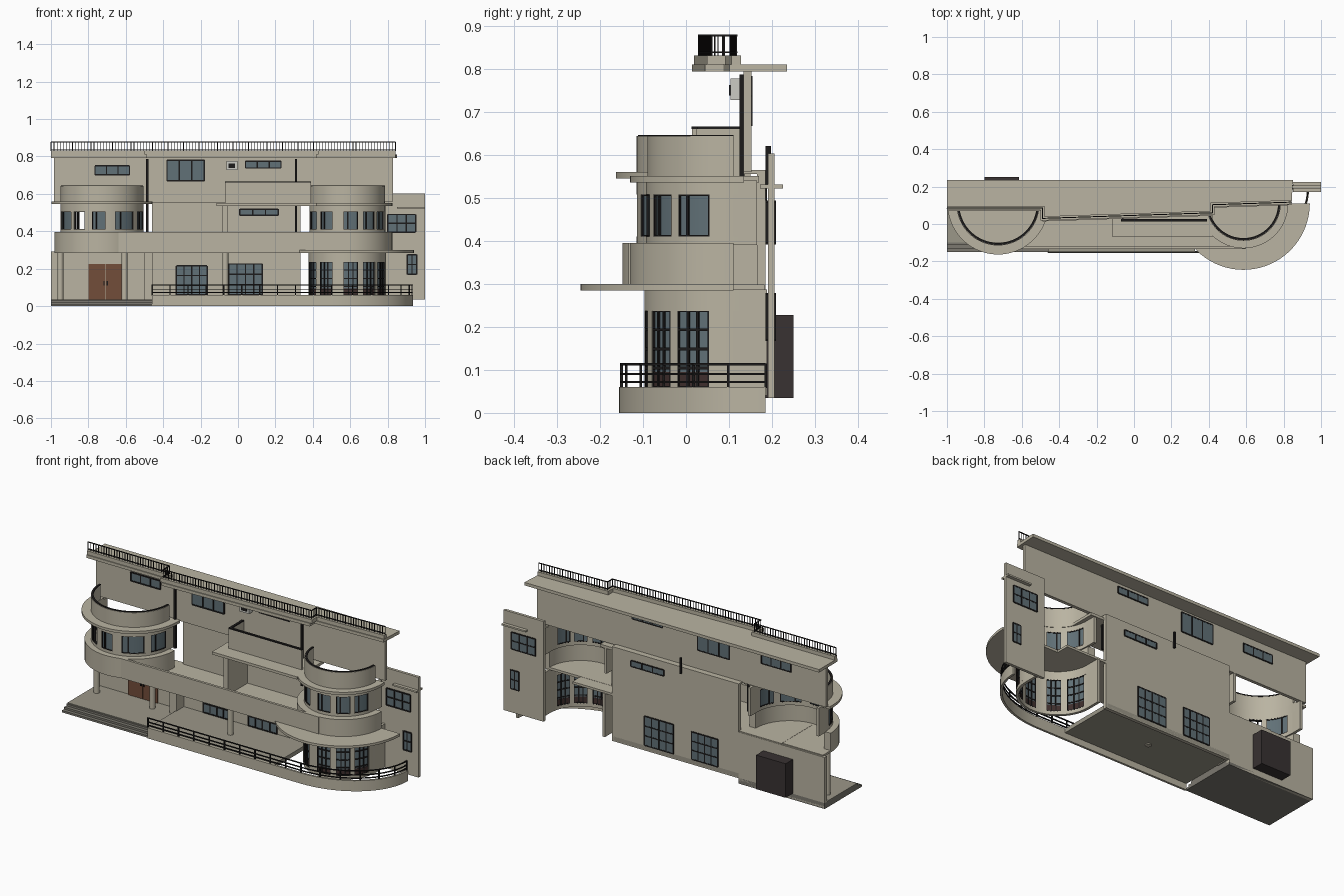
import bpy, bmesh, math
from mathutils import Vector

cube = bpy.data.objects.get("Cube")
if cube:
    bpy.data.objects.remove(cube, do_unlink=True)

COLOURS = {
    "stucco": (0.49, 0.455, 0.36), "glass": (0.12, 0.165, 0.185),
    "black_metal": (0.012, 0.011, 0.011), "door_wood": (0.17, 0.075, 0.042),
    "dark_box": (0.04, 0.032, 0.032), "paving": (0.33, 0.31, 0.25),
    "dark_panel": (0.05, 0.028, 0.026), "step_grey": (0.2, 0.19, 0.16),
    "pale_fitting": (0.6, 0.6, 0.55),
}
MATS = {}
for key, rgb in COLOURS.items():
    m = bpy.data.materials.new(key)
    m.use_nodes = True
    m.diffuse_color = (*rgb, 1)
    m.node_tree.nodes["Principled BSDF"].inputs["Base Color"].default_value = (*rgb, 1)
    MATS[key] = m

PARTS = {}


def add(name, mat, poly, z0, z1):
    """Queue an upright prism for the named part."""
    PARTS.setdefault((name, mat), []).append((poly, z0, z1))


def box(name, mat, x0, x1, y0, y1, z0, z1):
    add(name, mat, [(x0, y0), (x1, y0), (x1, y1), (x0, y1)], z0, z1)


def arc(c, r, a0=-90, a1=90, tail=None):
    """Plan arc, angles measured from the front; tail runs the ends straight back."""
    n = max(2, math.ceil((a1 - a0) / 5))
    angles = [math.radians(a0 + (a1 - a0) * i / n) for i in range(n + 1)]
    pts = [(c[0] + r * math.sin(a), c[1] - r * math.cos(a)) for a in angles]
    if tail:
        pts = [(pts[0][0], tail)] + pts + [(pts[-1][0], tail)]
    return pts


def ring(name, mat, c, r0, r1, z0, z1, a0=-90, a1=90, tail=None):
    add(name, mat, arc(c, r1, a0, a1, tail) + arc(c, r0, a0, a1, tail)[::-1], z0, z1)


def strip(name, mat, path, w, z0, z1):
    """Wall or rail of width w along a plan path."""
    pts = [Vector(p) for p in path]
    sides = [[], []]
    for i, p in enumerate(pts):
        d0 = (p - pts[i - 1]).normalized() if i else (pts[1] - p).normalized()
        d1 = (pts[i + 1] - p).normalized() if i + 1 < len(pts) else d0
        t = (d0 + d1).normalized()
        n = Vector((-t.y, t.x)) * (w / 2 / max(0.4, t.dot(d0)))
        sides[0].append(tuple(p + n))
        sides[1].append(tuple(p - n))
    add(name, mat, sides[0] + sides[1][::-1], z0, z1)


def posts(name, path, gap, w, z0, z1):
    for a, b in zip(path, path[1:]):
        a, b = Vector(a), Vector(b)
        n = max(1, round((b - a).length / gap))
        for i in range(n + 1):
            x, y = a.lerp(b, i / n)
            box(name, "black_metal", x - w, x + w, y - w, y + w, z0, z1)


def window(x0, x1, z0, z1, y0, y1, nx, nz=1):
    """Glazing set through a straight wall, with frame bars on both faces."""
    box("wall_glazing", "glass", x0, x1, y0 - .002, y1 + .002, z0, z1)
    f = .0035
    for i in range(nx + 1):
        x = x0 + (x1 - x0) * i / nx
        box("wall_window_frames", "black_metal", x - f, x + f, y0 - .005, y1 + .003, z0, z1)
    for i in range(nz + 1):
        z = z0 + (z1 - z0) * i / nz
        box("wall_window_frames", "black_metal", x0, x1, y0 - .005, y1 + .003, z - f, z + f)


def window_drum(name, c, r, z0, z1, s0, s1, spans, bars, tail, open_pane=None, panel=0):
    """Half round storey: sill, lintel, piers and curved windows."""
    q = r - .015
    if s0 > z0:
        ring(name, "stucco", c, q, r, z0, s0, tail=tail)
    ring(name, "stucco", c, q, r, s1, z1, tail=tail)
    edges = [-90] + [a for s in spans for a in s] + [90]
    for a0, a1 in zip(edges[::2], edges[1::2]):
        ring(name, "stucco", c, q, r, s0, s1, a0, a1)
    for x in (c[0] - r, c[0] + q):
        box(name, "stucco", x, x + .015, c[1], tail, s0, s1)
    for k, (a0, a1) in enumerate(spans):
        if k != open_pane:
            ring(name + "_glazing", "glass", c, q + .003, q + .009, s0, s1, a0, a1)
        if panel:
            ring(name + "_panels", "dark_panel", c, q + .002, q + .011, s0, s0 + panel, a0, a1)
        for t in (0, .35, .65, 1) if panel else (0, .3, 1):
            a = a0 + (a1 - a0) * t
            ring(name + "_frames", "black_metal", c, q, r - .001, s0, s1, a - .9, a + .9)
        for z in [s0 + (s1 - s0) * i / bars for i in range(bars + 1)]:
            ring(name + "_frames", "black_metal", c, q, r - .001, z - .003, z + .003, a0, a1)


LEFT, RIGHT = (-.727, .107), (.585, .11)

# Ground: steps, terrace floor, curved kerb
for i in range(3):
    box("entrance_steps", "step_grey", -1, -.46, -.15 + .02 * i, .185, .011 * i, .011 * (i + 1))
box("entrance_floor", "paving", -1, -.46, -.1, .165, .033, .036)
box("terrace_floor", "paving", -.46, .325, -.145, .185, .035, .058)
sweep = [(.5 + .43 * math.sin(math.radians(a)), .185 - .335 * math.cos(math.radians(a)))
         for a in range(0, 91, 5)]
kerb = [(-.46, -.15)] + sweep
strip("terrace_kerb", "stucco", kerb, .012, 0, .06)

# Terrace railing
for z in (.072, .09, .113):
    strip("terrace_rails", "black_metal", kerb, .006, z - .0025, z + .0025)
posts("terrace_rail_posts", [kerb[0], kerb[1]], .1, .003, .058, .115)
posts("terrace_rail_posts", sweep[::3], .2, .003, .058, .115)

# Straight walls
box("rear_entrance_wall", "stucco", -1, -.46, .165, .185, 0, .292)
box("rear_middle_wall", "stucco", -.46, .335, .165, .185, .03, .565)
box("upper_wall", "stucco", -.985, .83, .134, .152, .56, .795)
box("upper_wall_ledge", "stucco", -.46, .335, .134, .185, .555, .565)
box("side_wall", "stucco", .75, 1, .19, .206, .035, .603)
box("side_wall_hood", "stucco", .85, 1, .172, .225, .522, .531)
box("entrance_pier", "stucco", -.5, -.455, .1, .17, .03, .287)

# Columns under the balcony
for x, y in ((-.95, .09), (-.607, .1), (-.068, .03)):
    add("balcony_columns", "stucco", arc((x, y), .016, 0, 350), .03, .287)

# Windows in straight walls
window(-.33, -.165, .06, .215, .165, .185, 4, 3)
window(-.05, .13, .06, .225, .165, .185, 4, 3)
window(.01, .215, .485, .518, .165, .185, 3)
window(-.765, -.58, .702, .75, .134, .152, 3)
window(-.38, -.18, .67, .78, .134, .152, 3)
window(.04, .23, .738, .775, .134, .152, 3)
window(.8, .95, .395, .49, .19, .206, 3, 2)
window(.905, .955, .17, .275, .19, .206, 2, 2)

# Entrance doors and rear lobby box
for x in (-.8, -.707):
    box("entrance_doors", "door_wood", x, x + .091, .158, .166, .036, .226)
    box("door_handles", "black_metal", x + (.08 if x < -.75 else .005), x + (.086 if x < -.75 else .011),
        .152, .16, .11, .135)
box("rear_lobby_box", "dark_box", -.8, -.615, .185, .25, .035, .228)

# Balcony across the first floor
box("balcony_floor", "stucco", -.727, .585, -.13, .183, .285, .298)
box("balcony_front", "stucco", -.64, .6, -.134, -.12, .285, .395)
add("left_balcony_disc", "stucco", arc(LEFT, .255, tail=.175), .285, .297)
add("right_canopy_disc", "stucco", arc(RIGHT, .355), .285, .299)
ring("left_balcony_band", "stucco", LEFT, .215, .255, .29, .395)
ring("right_balcony_band", "stucco", RIGHT, .195, .24, .29, .395)

# Round towers: glazed storeys, hoods, parapets with dark coping
L_SPANS = [(-80, -48), (-42, -24), (-14, 5), (18, 49), (58, 83)]
R_SPANS = [(-83, -54), (-45, -23), (-6, 16), (24, 45), (51, 74)]
window_drum("right_ground_bay", RIGHT, .207, .04, .287, .06, .237, R_SPANS, 4, .188, panel=.035)
window_drum("left_upper_bay", LEFT, .222, .39, .55, .41, .507, L_SPANS, 1, .165, open_pane=1)
window_drum("right_upper_bay", RIGHT, .203, .39, .54, .41, .507, R_SPANS, 1, .165)
for side, c, r, hood, z in (("left", LEFT, .222, .27, .545), ("right", RIGHT, .2, .24, .535)):
    ring(side + "_hood", "stucco", c, r - .015, hood, z, z + .015, tail=.135)
    ring(side + "_parapet", "stucco", c, r - .012, r, z + .01, .643)
    ring(side + "_coping", "black_metal", c, r - .014, r - .003, .641, .646)

# Middle hood, its fin and the small roof parapet
box("middle_hood", "stucco", -.115, .42, -.07, .17, .535, .55)
box("middle_fin", "stucco", -.085, -.055, -.01, .17, .295, .54)
guard = [(-.063, .15), (-.063, .02), (.39, .02)]
strip("middle_parapet", "stucco", guard, .012, .55, .66)
strip("middle_parapet_coping", "black_metal", guard, .014, .66, .666)

# Roof slab, upstand and railing following the stepped front
edge = [(-1, .085), (-.49, .085), (-.49, .03), (.42, .06), (.42, .103), (.842, .117)]
add("roof_slab", "stucco", [(x, y - .016) for x, y in edge] + [(.85, .235), (-1, .235)], .793, .81)
strip("roof_upstand", "stucco", edge, .022, .81, .831)
for z in (.838, .877):
    strip("roof_rails", "black_metal", edge, .005, z - .002, z + .002)
posts("roof_balusters", edge, .0165, .0016, .83, .878)

# Downpipes, vent pipe and wall lamp
for x in (-.485, .31):
    box("downpipes", "black_metal", x - .006, x + .006, .124, .136, .395, .787)
box("rear_vent_pipe", "black_metal", -.106, -.096, .185, .197, .53, .62)
box("wall_lamp", "pale_fitting", -.062, -.004, .104, .134, .727, .777)
add("wall_lamp_lens", "black_metal", [(-.05, .1), (-.016, .1), (-.016, .105), (-.05, .105)], .738, .762)

# Build every part
built = []
for (name, mat), prisms in PARTS.items():
    bm = bmesh.new()
    for poly, z0, z1 in prisms:
        low = [bm.verts.new((x, y, z0)) for x, y in poly]
        high = [bm.verts.new((x, y, z1)) for x, y in poly]
        bm.faces.new(low[::-1])
        bm.faces.new(high)
        for i in range(len(poly)):
            j = (i + 1) % len(poly)
            bm.faces.new((low[i], low[j], high[j], high[i]))
    bmesh.ops.recalc_face_normals(bm, faces=bm.faces)
    me = bpy.data.meshes.new(name)
    bm.to_mesh(me)
    bm.free()
    me.materials.append(MATS[mat])
    ob = bpy.data.objects.new(name, me)
    bpy.context.collection.objects.link(ob)
    built.append(ob)

bpy.ops.object.select_all(action="DESELECT")
for ob in built:
    ob.select_set(True)
bpy.context.view_layer.objects.active = built[0]
bpy.ops.object.shade_smooth_by_angle(angle=math.radians(25))
